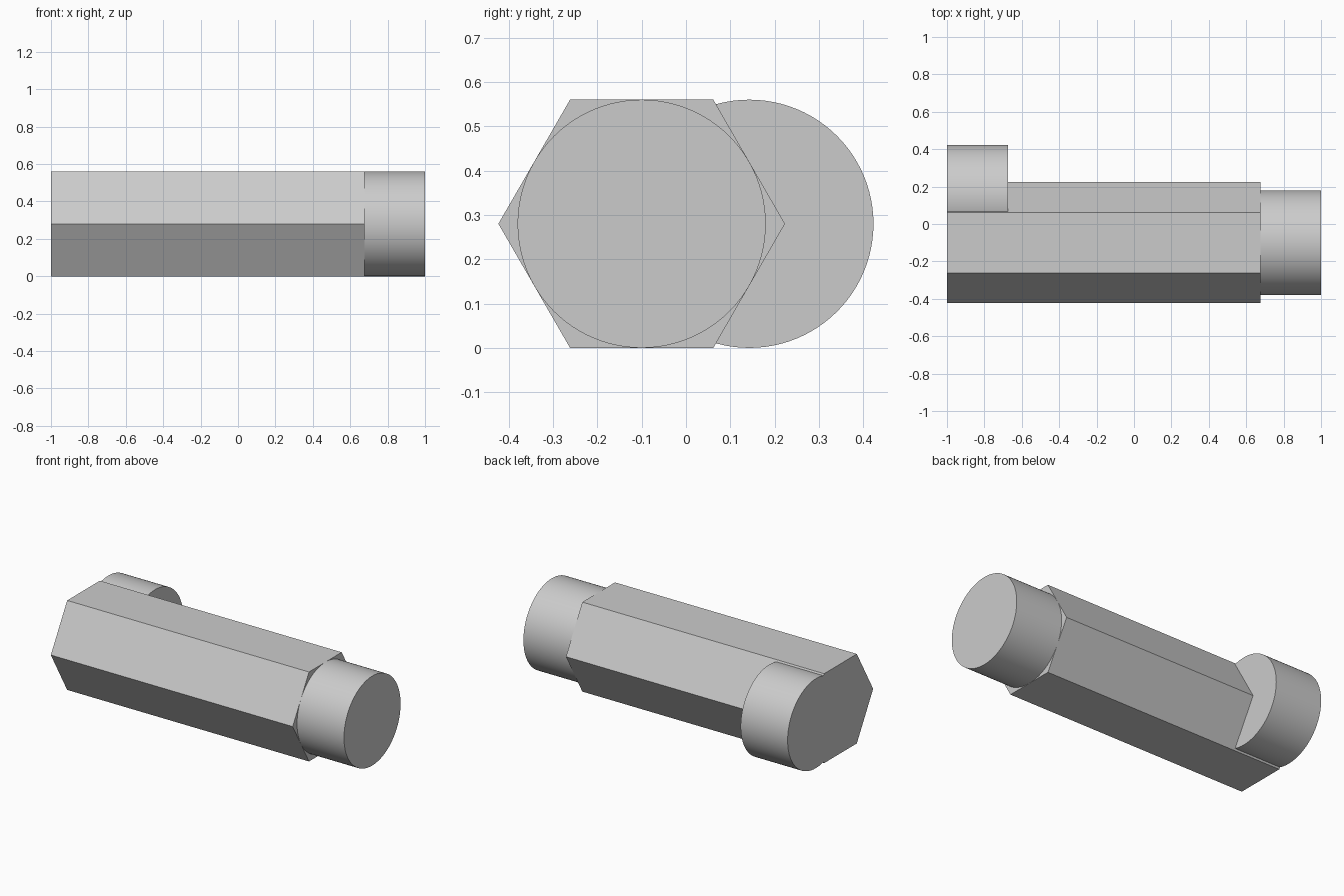
import bpy
from math import pi, radians, cos

default = bpy.data.objects.get("Cube")
if default:
    bpy.data.objects.remove(default, do_unlink=True)

R = 0.28                 # pin radius and half the bar's width across flats
BAR_Y, PIN_Y = -0.1, 0.143
SHOULDER = 0.675         # where each pin meets the bar

grey = bpy.data.materials.new("plain_grey")
grey.use_nodes = True
grey.diffuse_color = (0.6, 0.6, 0.6, 1)
grey.node_tree.nodes["Principled BSDF"].inputs["Base Color"].default_value = grey.diffuse_color


def prism(name, sides, radius, x0, x1, y):
    """Prism lying along x, from x0 to x1."""
    bpy.ops.mesh.primitive_cylinder_add(
        vertices=sides, radius=radius, depth=x1 - x0,
        location=((x0 + x1) / 2, y, R), rotation=(0, pi / 2, 0))
    ob = bpy.context.object
    ob.name = name
    ob.data.materials.append(grey)
    bpy.ops.object.transform_apply(location=True, rotation=True, scale=True)
    return ob


def shade(ob):
    bpy.ops.object.select_all(action="DESELECT")
    ob.select_set(True)
    bpy.context.view_layer.objects.active = ob
    bpy.ops.object.shade_smooth_by_angle(angle=radians(30))


# Hexagonal bar, with flats at top and bottom
bar = prism("hex_bar", 6, R / cos(pi / 6), -1, SHOULDER, BAR_Y)

# Offset pin, merged into the side of the bar
offset_pin = prism("offset_pin", 96, R, -1, -SHOULDER, PIN_Y)
union = bar.modifiers.new("merge_pin", "BOOLEAN")
union.operation = "UNION"
union.solver = "EXACT"
union.object = offset_pin
bpy.context.view_layer.objects.active = bar
bpy.ops.object.modifier_apply(modifier=union.name)
bpy.data.objects.remove(offset_pin, do_unlink=True)
shade(bar)

# Coaxial pin on the other end
shade(prism("end_pin", 96, R, SHOULDER, 1, BAR_Y))
